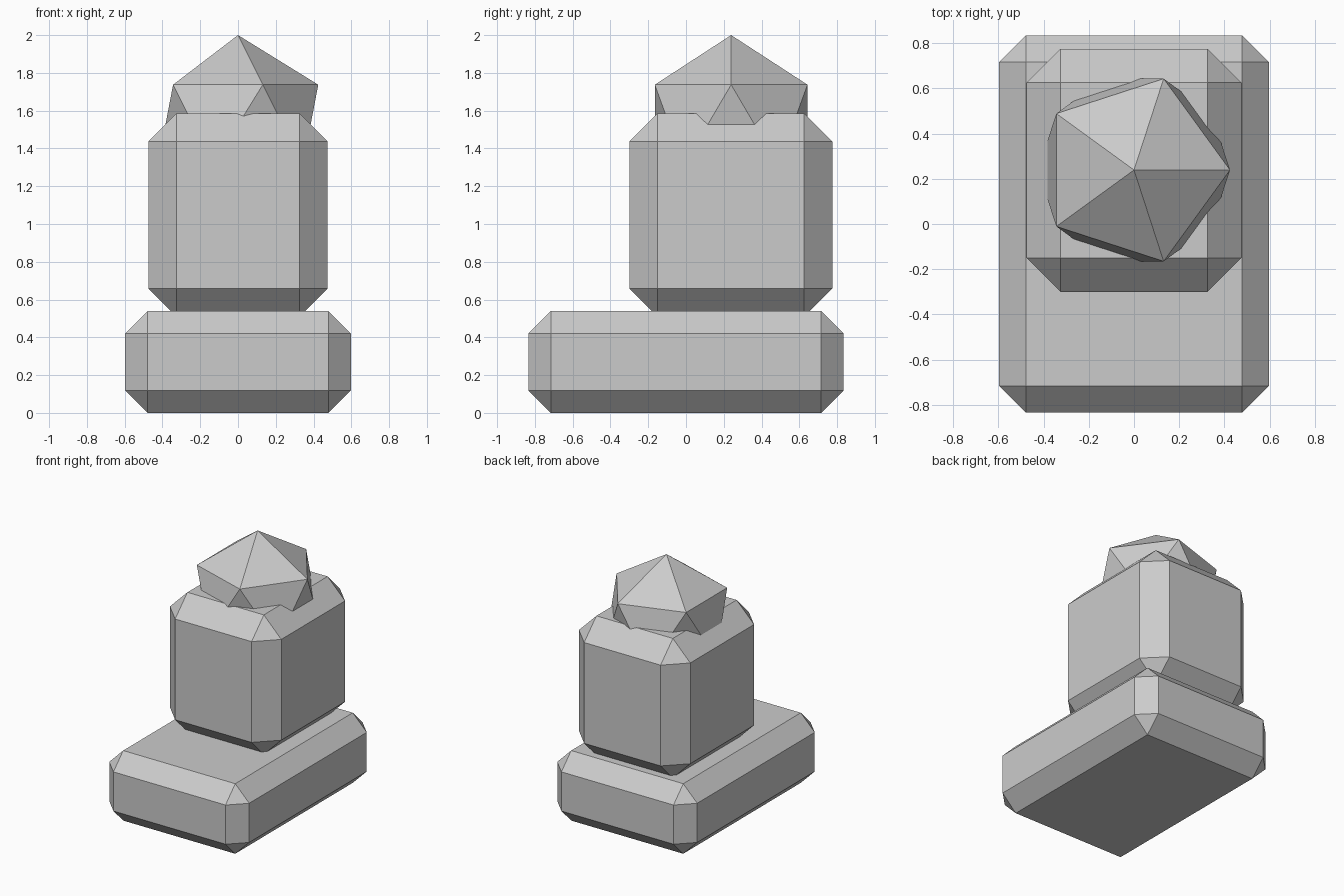
import bpy

if "Cube" in bpy.data.objects:
    bpy.data.objects.remove(bpy.data.objects["Cube"])


def chamfered_box(name, lo, hi, chamfer):
    """Box between two corners with every edge cut by a flat chamfer."""
    centre = [(a + b) / 2 for a, b in zip(lo, hi)]
    bpy.ops.mesh.primitive_cube_add(size=1, location=centre)
    obj = bpy.context.object
    obj.name = name
    obj.scale = [b - a for a, b in zip(lo, hi)]
    bpy.ops.object.transform_apply(location=False, rotation=False, scale=True)
    bevel = obj.modifiers.new("chamfer", 'BEVEL')
    bevel.width = chamfer
    bevel.segments = 1
    bevel.limit_method = 'NONE'
    return obj


# Wide plinth on the ground
chamfered_box("base", (-0.597, -0.835, 0), (0.597, 0.835, 0.54), 0.119)

# Tall block set towards the back, sunk slightly into the base
chamfered_box("body", (-0.475, -0.30, 0.51), (0.475, 0.775, 1.585), 0.149)

# Faceted head, half sunk into the body
bpy.ops.mesh.primitive_ico_sphere_add(subdivisions=1, radius=0.475,
                                      location=(0, 0.239, 1.525))
bpy.context.object.name = "head"
